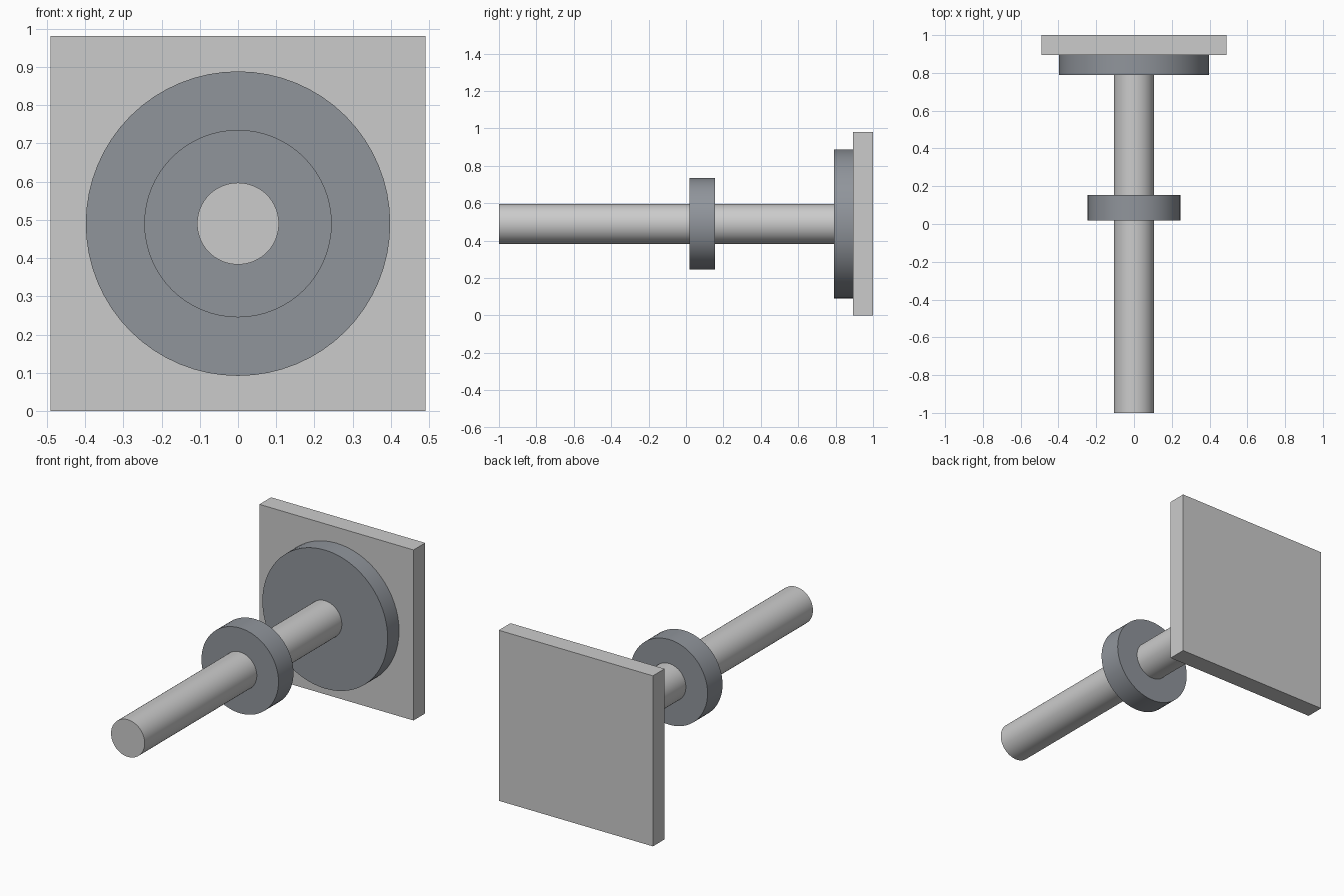
import bpy, math

if "Cube" in bpy.data.objects:
    bpy.data.objects.remove(bpy.data.objects["Cube"])

AXIS_Z = 0.49  # height of the shared axis

dark = bpy.data.materials.new("dark_grey")
dark.diffuse_color = (0.28, 0.30, 0.33, 1)
dark.use_nodes = True
dark.node_tree.nodes["Principled BSDF"].inputs["Base Color"].default_value = dark.diffuse_color


def disc(name, radius, y0, y1, mat=None):
    """Cylinder along y from y0 to y1 on the shared axis."""
    bpy.ops.mesh.primitive_cylinder_add(
        vertices=64, radius=radius, depth=y1 - y0,
        location=(0, (y0 + y1) / 2, AXIS_Z), rotation=(math.pi / 2, 0, 0))
    ob = bpy.context.object
    ob.name = name
    bpy.ops.object.shade_smooth_by_angle(angle=math.radians(30))
    if mat:
        ob.data.materials.append(mat)
    return ob


# Square wall plate
bpy.ops.mesh.primitive_cube_add(size=1, location=(0, 0.947, AXIS_Z))
plate = bpy.context.object
plate.name = "wall_plate"
plate.scale = (0.98, 0.106, 0.98)
bpy.ops.object.transform_apply(location=False, rotation=False, scale=True)

# Round flange, shaft and collar
disc("flange", 0.398, 0.79, 0.894, dark)
disc("shaft", 0.107, -1.0, 0.79)
disc("collar", 0.245, 0.018, 0.154, dark)
